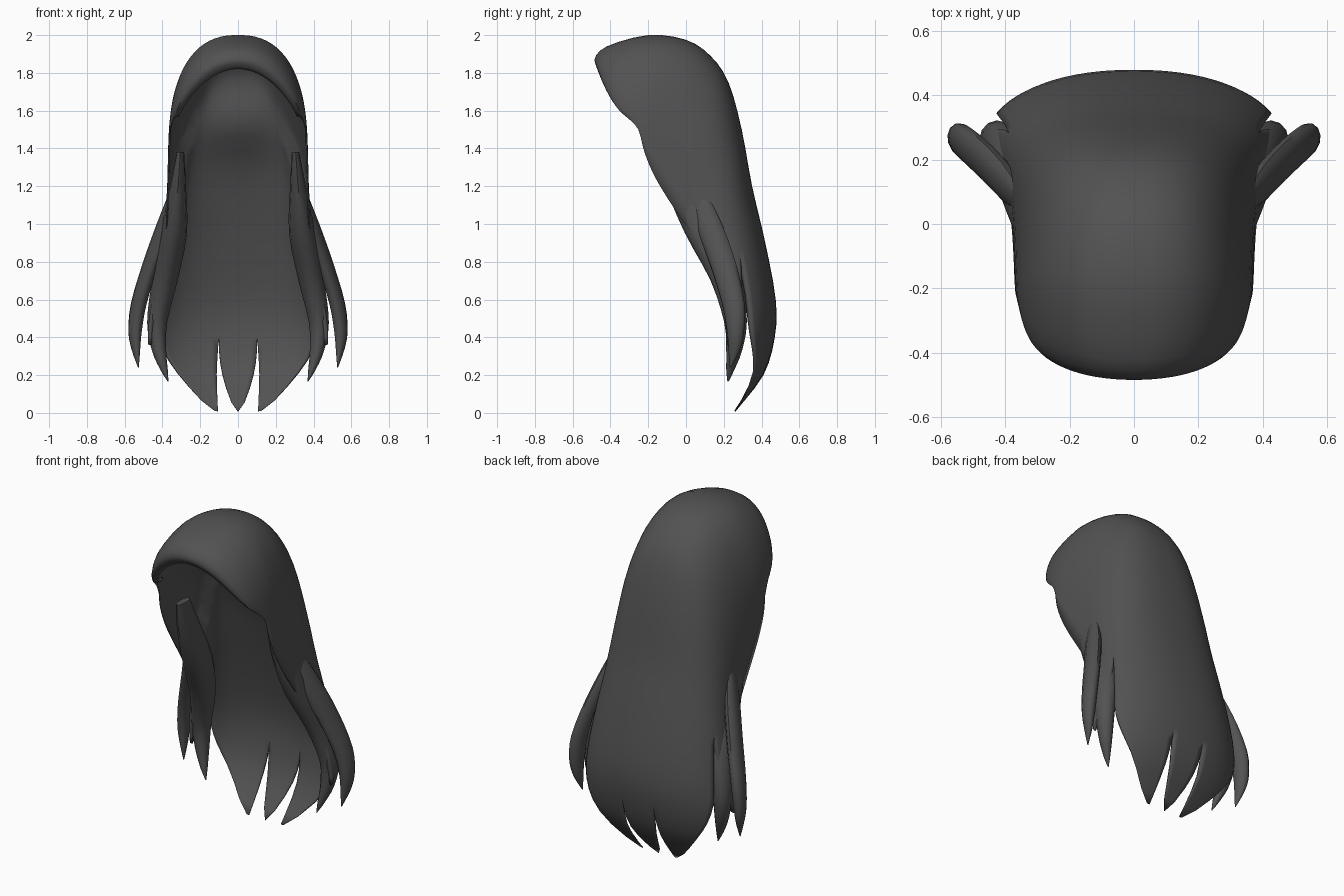
import bpy, bmesh, math
from mathutils import Vector

if "Cube" in bpy.data.objects:
    bpy.data.objects.remove(bpy.data.objects["Cube"])

charcoal = bpy.data.materials.new("charcoal hair")
charcoal.diffuse_color = (0.085, 0.085, 0.085, 1)
charcoal.use_nodes = True
charcoal.node_tree.nodes["Principled BSDF"].inputs["Base Color"].default_value = charcoal.diffuse_color

# Stations from hairline to tips: crown y, z, side edge y, z, half width,
# then the arch exponents for width, depth and height
STATIONS = [
    (-.455, 1.82, -.27, 1.57, .31, 1, .8, 1.7),
    (-.485, 1.87, -.285, 1.56, .335, .95, .8, 1.5),
    (-.42, 1.94, -.25, 1.50, .355, .87, .78, 1.05),
    (-.20, 2.0, -.22, 1.38, .368, .82, .82, .82),
    (0, 1.975, -.17, 1.26, .372, .82, .82, .82),
    (.13, 1.89, -.10, 1.14, .375, .82, .82, .82),
    (.225, 1.75, -.02, 1.02, .38, .82, .82, .82),
    (.295, 1.5, .06, .90, .39, .82, .82, .82),
    (.35, 1.2, .13, .78, .41, .83, .83, .83),
    (.42, .9, .18, .65, .44, .87, .87, .87),
    (.475, .6, .205, .50, .47, .9, .9, .9),
    (.47, .4, .22, .36, .475, .9, .9, .9),
    (.41, .2, .225, .25, .45, .9, .9, .9),
    (.26, .005, .22, .12, .37, .9, .9, .9)]
LAST = len(STATIONS) - 1
STEPS = 3


def spline(points, v):
    """Smooth interpolation through a list of tuples."""
    n = len(points) - 1
    i = min(int(v), n - 1)
    t = v - i
    a, b, c, d = (points[min(max(k, 0), n)] for k in (i - 1, i, i + 1, i + 2))
    return [.5 * (2 * q + (r - p) * t + (2 * p - 5 * q + 4 * r - s) * t * t
                  + (3 * q - p - 3 * r + s) * t ** 3)
            for p, q, r, s in zip(a, b, c, d)]


def hair_point(angle, v):
    """Point on the arched hair surface, angle 0 at the middle, 90 at the side."""
    cy, cz, ey, ez, w, px, py, pz = spline(STATIONS, v)
    t = math.radians(angle)
    c = max(math.cos(t), 0)
    g = math.copysign(abs(math.sin(t)) ** px, t)
    return Vector((w * g, ey + (cy - ey) * c ** py, ez + (cz - ez) * c ** pz))


def taper(v, start, power, end=LAST):
    return min(1, max(0, (v - start) / (end - start))) ** power


def add_lock(bm, left, right, cols, last=LAST):
    """Patch of the hair surface whose two edge angles depend on v."""
    rows = []
    for r in range(last * STEPS + 1):
        v = r / STEPS
        a, b = left(v), right(v)
        rows.append([bm.verts.new(hair_point(a + (b - a) * c / cols, v))
                     for c in range(cols + 1)])
    for p, q in zip(rows, rows[1:]):
        for c in range(cols):
            bm.faces.new((p[c], q[c], q[c + 1], p[c + 1]))


def finish(name, bm):
    mesh = bpy.data.meshes.new(name)
    bm.to_mesh(mesh)
    bm.free()
    obj = bpy.data.objects.new(name, mesh)
    bpy.context.collection.objects.link(obj)
    mesh.materials.append(charcoal)
    bpy.ops.object.select_all(action='DESELECT')
    bpy.context.view_layer.objects.active = obj
    obj.select_set(True)
    bpy.ops.object.shade_smooth_by_angle(angle=math.radians(50))
    return obj


# Main hair: middle lock, then back locks and temple hair on each side
bm = bmesh.new()
add_lock(bm, lambda v: -10.5 * (1 - taper(v, 11, 2.6)),
         lambda v: 10.5 * (1 - taper(v, 11, 2.6)), 6)
for s in (1, -1):
    inner = lambda v: s * (10.5 + 4 * taper(v, 11, 1))
    outer = lambda v: s * (63 - 46 * taper(v, 10.3, 1.9))
    side_in = lambda v: s * (63 + 26.5 * taper(v, 8.7, 1.3, 11))
    side_out = lambda v: s * 90
    for a, b, cols, last in ((inner, outer, 11, LAST), (side_in, side_out, 7, 11)):
        add_lock(bm, *((a, b) if s > 0 else (b, a)), cols, last)
bmesh.ops.remove_doubles(bm, verts=bm.verts, dist=.0005)
bmesh.ops.dissolve_degenerate(bm, edges=bm.edges, dist=.0003)
bmesh.ops.recalc_face_normals(bm, faces=bm.faces)
top = max(bm.faces, key=lambda f: f.calc_center_median().z)
if top.normal.z < 0:
    bmesh.ops.reverse_faces(bm, faces=bm.faces)
hair = finish("main_hair", bm)

# Thickness: thin at tips, hairline and temples, full behind the head
THICK = .2
group = hair.vertex_groups.new(name="thickness")
for vert in hair.data.vertices:
    x, y, z = vert.co
    low = min(1, max(.05, z / 1.3))
    front = min(1, max(.2, (y + .5) / .4))
    temple = min(1, max(.15, (.375 - abs(x)) / .1)) if y < .15 else 1
    depth = .065 * low * front * temple
    middle = max(0, 1 - (x / .36) ** 2) * min(1, max(0, (y + .1) / .3))
    depth += .11 * middle * math.exp(-((z - 1.58) / .2) ** 2)
    group.add([vert.index], depth / THICK, 'REPLACE')
solid = hair.modifiers.new("thickness", 'SOLIDIFY')
solid.thickness = THICK
solid.offset = -1
solid.vertex_group = "thickness"

# Loose locks as tapering tubes: x, y, z, x radius, y radius
OUTER = [(.34, .06, 1.18, .015, .04), (.39, .12, 1.0, .035, .07),
         (.462, .195, .79, .038, .07), (.525, .25, .58, .038, .06),
         (.545, .262, .43, .033, .045), (.54, .255, .33, .02, .03),
         (.527, .235, .24, .002, .003)]
FRONT = [(.305, -.09, 1.38, .02, .06), (.318, -.02, 1.2, .042, .09),
         (.34, .10, .95, .07, .105), (.388, .215, .70, .068, .085),
         (.428, .262, .48, .053, .06), (.418, .255, .33, .038, .042),
         (.392, .235, .23, .02, .022), (.37, .222, .165, .002, .003)]
SIDES = 12


def add_tube(name, path, s, skew):
    bm = bmesh.new()
    rings = []
    for r in range((len(path) - 1) * 3 + 1):
        x, y, z, rx, ry = spline(path, r / 3)
        ring = []
        for k in range(SIDES):
            a = math.tau * k / SIDES
            dx, dy = rx * math.cos(a), ry * math.sin(a)
            ring.append(bm.verts.new((s * (x + dx + skew * dy), y + dy - skew * dx, z)))
        rings.append(ring)
    for p, q in zip(rings, rings[1:]):
        for k in range(SIDES):
            n = (k + 1) % SIDES
            bm.faces.new((p[k], p[n], q[n], q[k]))
    bm.faces.new(rings[0])
    bm.faces.new(rings[-1])
    bmesh.ops.recalc_face_normals(bm, faces=bm.faces)
    finish(name, bm)


for side, s in (("right", 1), ("left", -1)):
    add_tube("outer_lock_" + side, OUTER, s, .3)
    add_tube("front_lock_" + side, FRONT, s, 0)
